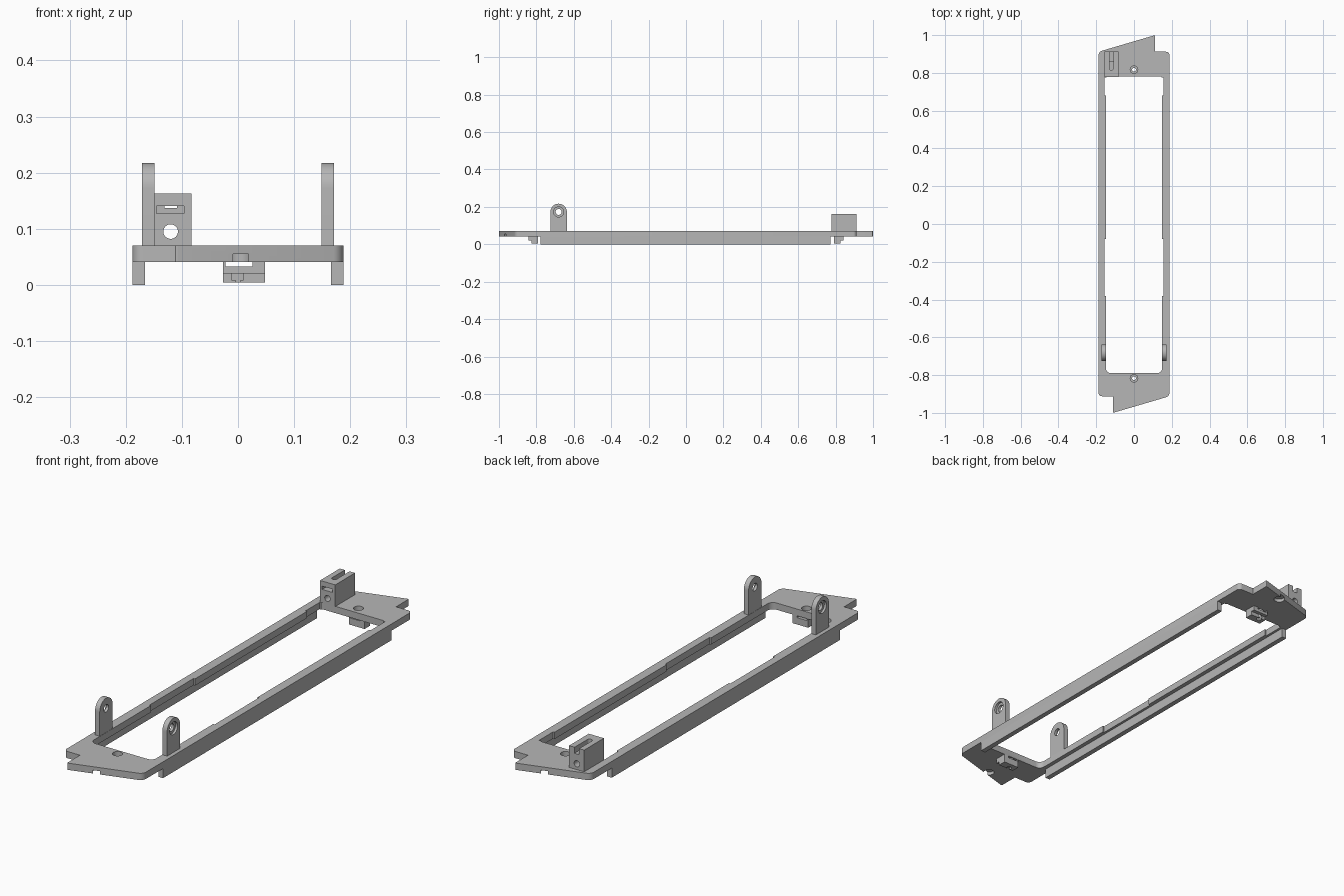
import bpy
import bmesh
from math import pi, cos, sin
from mathutils import Vector

if "Cube" in bpy.data.objects:
    bpy.data.objects.remove(bpy.data.objects["Cube"])

grey = bpy.data.materials.new("plain grey")
grey.use_nodes = True
COLOR = (0.47, 0.47, 0.47, 1)
grey.diffuse_color = COLOR
grey.node_tree.nodes["Principled BSDF"].inputs["Base Color"].default_value = COLOR


def rounded(corners, steps=6):
    """Polygon from (x, y, radius) corners, right-angled corners filleted."""
    out = []
    for i, (x, y, r) in enumerate(corners):
        p = Vector((x, y))
        if not r:
            out.append(p)
            continue
        a = (Vector(corners[i - 1][:2]) - p).normalized()
        b = (Vector(corners[(i + 1) % len(corners)][:2]) - p).normalized()
        for k in range(steps + 1):
            t = k / steps * pi / 2
            out.append(p + a * r * (1 - sin(t)) + b * r * (1 - cos(t)))
    return out


def rect(x0, x1, y0, y1, r=0):
    return [(x0, y0, r), (x1, y0, r), (x1, y1, r), (x0, y1, r)]


def circle(u, v, r, n=32):
    return [Vector((u + r * cos(2 * pi * k / n), v + r * sin(2 * pi * k / n))) for k in range(n)]


def prism(name, outline, lo, hi, axis="z"):
    """Extrude a flat outline along an axis."""
    place = {"x": lambda p: (lo, p[0], p[1]),
             "y": lambda p: (p[0], lo, p[1]),
             "z": lambda p: (p[0], p[1], lo)}[axis]
    bm = bmesh.new()
    face = bm.faces.new([bm.verts.new(place(p)) for p in outline])
    new = bmesh.ops.extrude_face_region(bm, geom=[face])["geom"]
    shift = Vector([(hi - lo) if a == axis else 0 for a in "xyz"])
    bmesh.ops.translate(bm, vec=shift, verts=[g for g in new if isinstance(g, bmesh.types.BMVert)])
    bmesh.ops.recalc_face_normals(bm, faces=bm.faces)
    mesh = bpy.data.meshes.new(name)
    bm.to_mesh(mesh)
    bm.free()
    mesh.materials.append(grey)
    ob = bpy.data.objects.new(name, mesh)
    bpy.context.collection.objects.link(ob)
    return ob


def block(name, x0, x1, y0, y1, z0, z1):
    return prism(name, rounded(rect(x0, x1, y0, y1)), z0, z1)


def cut(ob, *cutters):
    """Subtract the cutters for good, then discard them."""
    for c in cutters:
        c.hide_render = True
        mod = ob.modifiers.new("cut", "BOOLEAN")
        mod.operation = "DIFFERENCE"
        mod.solver = "EXACT"
        mod.object = c
    bpy.context.view_layer.update()
    done = bpy.data.meshes.new_from_object(ob.evaluated_get(bpy.context.evaluated_depsgraph_get()))
    ob.modifiers.clear()
    ob.data = done
    for c in cutters:
        bpy.data.objects.remove(c)


def smooth(ob):
    bpy.ops.object.select_all(action="DESELECT")
    ob.select_set(True)
    bpy.context.view_layer.objects.active = ob
    bpy.ops.object.shade_smooth_by_angle(angle=pi / 6)


# Base plate with a narrow tongue at each end
W, TIP, SHOULDER = 0.188, 0.112, 0.912
R = 0.018
half = [(W, -SHOULDER, R), (W, SHOULDER, R), (TIP, SHOULDER, 0), (TIP, 1, 0.005)]
outline = half + [(-x, -y, r) for x, y, r in half]
base = prism("base_plate", rounded(outline), 0.041, 0.07)

# Long opening, with shallow recesses in both rails
opening = rect(-0.148, 0.148, -0.79, 0.78)
opening = [(x, y, 0.025 if y < 0 else 0.008) for x, y, r in opening]
cutters = [prism("opening", rounded(opening), 0, 0.1)]
for y0, y1 in ((-0.38, -0.08), (0.68, 0.775)):
    cutters.append(block("recess", -0.155, 0.155, y0, y1, 0.01, 0.09))

# Screw holes and blind sockets under the tongues
for s in (-1, 1):
    cutters.append(prism("screw_hole", circle(0, s * 0.817, 0.02), 0, 0.1))
    cutters.append(prism("socket", circle(0, s * 0.95, 0.022), 0, 0.055))
cut(base, *cutters)
smooth(base)

for s, side in ((-1, "right"), (1, "left")):
    # Skirt under each rail
    a, b = sorted((s * 0.166, s * W))
    block(side + "_skirt", a, b, -0.777, 0.772, 0, 0.041)

    # Round-topped pivot lug with a counterbored hole
    cy, cz, r = -0.681, 0.173, 0.044
    arch = [Vector((cy + r * cos(k * pi / 20), cz + r * sin(k * pi / 20))) for k in range(21)]
    arch += [Vector((cy - r, 0.07)), Vector((cy + r, 0.07))]
    a, b = sorted((s * 0.149, s * 0.171))
    lug = prism(side + "_pivot_lug", arch, a, b, "x")
    a, b = sorted((s * 0.161, s * 0.2))
    cut(lug, prism("pivot_hole", circle(cy, cz, 0.016), min(s * 0.1, s * 0.2), max(s * 0.1, s * 0.2), "x"),
        prism("counterbore", circle(cy, cz, 0.027), a, b, "x"))
    smooth(lug)

# Clamp block at the back corner
clamp = block("clamp_block", -0.155, -0.083, 0.778, 0.912, 0.07, 0.163)
top_slot = [(-0.131, 0.815, 0.01), (-0.109, 0.815, 0.01), (-0.109, 1, 0), (-0.131, 1, 0)]
cut(clamp,
    prism("bore", circle(-0.12, 0.095, 0.013), 0.7, 1, "y"),
    block("nut_pocket", -0.145, -0.096, 0.7, 0.86, 0.127, 0.141),
    prism("top_slot", rounded(top_slot), 0.137, 0.2))
smooth(clamp)

# Stepped nut holder under each end
for s, end in ((-1, "front"), (1, "back")):
    def span(inner, outer):
        return sorted((s * inner, s * outer))

    upper = block(end + "_nut_holder", -0.027, 0.048, *span(0.79, 0.842), 0.02, 0.041)
    cut(upper, block("nut_slot", -0.022, 0.026, *span(0.7, 0.9), 0.033, 0.06),
        prism("screw_hole", circle(0, s * 0.817, 0.01), 0, 0.1))
    smooth(upper)
    lower = block(end + "_nut_holder_foot", -0.027, 0.048, *span(0.79, 0.826), 0.004, 0.02)
    cut(lower, block("groove", -0.011, 0.009, *span(0.805, 0.9), 0.008, 0.05),
        prism("screw_hole", circle(0, s * 0.817, 0.01), 0, 0.1))
    smooth(lower)
